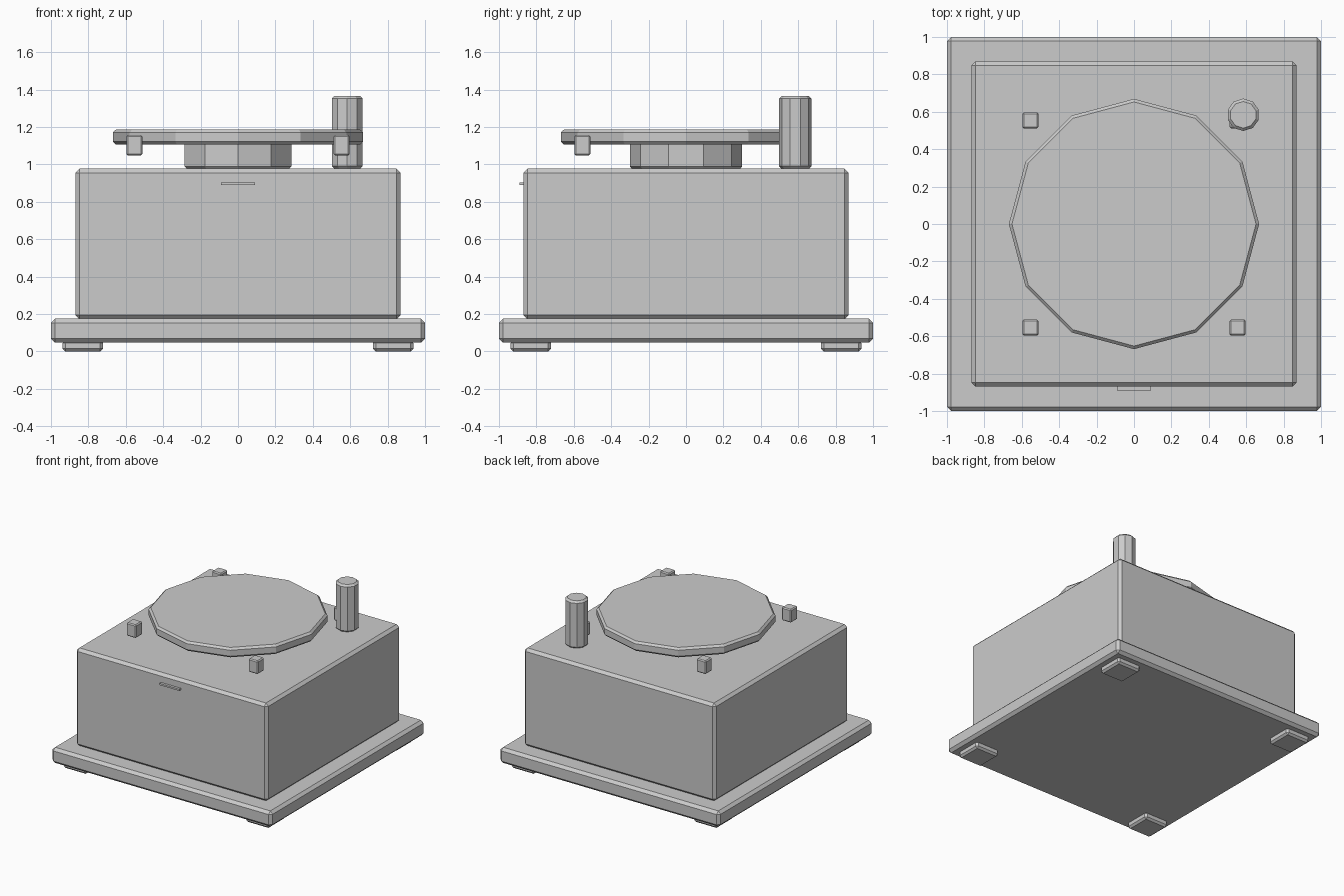
import bpy, bmesh
from math import pi
from mathutils import Matrix

if "Cube" in bpy.data.objects:
    bpy.data.objects.remove(bpy.data.objects["Cube"])


def finish(name, bm, bevel):
    """Bevel every edge with one flat segment and link the part."""
    if bevel:
        bmesh.ops.bevel(bm, geom=bm.edges[:], offset=bevel, segments=1,
                        profile=0.5, affect='EDGES')
    mesh = bpy.data.meshes.new(name)
    bm.to_mesh(mesh)
    bm.free()
    ob = bpy.data.objects.new(name, mesh)
    bpy.context.collection.objects.link(ob)
    return ob


def box(name, x, y, z0, z1, hx, hy, bevel):
    bm = bmesh.new()
    bmesh.ops.create_cube(bm, size=1)
    bmesh.ops.scale(bm, vec=(2 * hx, 2 * hy, z1 - z0), verts=bm.verts)
    bmesh.ops.translate(bm, vec=(x, y, (z0 + z1) / 2), verts=bm.verts)
    return finish(name, bm, bevel)


def prism(name, x, y, z0, z1, radius, sides, bevel):
    """Upright n-sided cylinder with bevelled rims, first corner on +y."""
    bm = bmesh.new()
    bmesh.ops.create_circle(bm, cap_ends=True, segments=sides, radius=radius,
                            matrix=Matrix.Translation((x, y, z0)))
    top = bmesh.ops.extrude_face_region(bm, geom=bm.faces[:])['geom']
    bmesh.ops.translate(bm, vec=(0, 0, z1 - z0),
                        verts=[v for v in top if isinstance(v, bmesh.types.BMVert)])
    bmesh.ops.recalc_face_normals(bm, faces=bm.faces)
    rims = [e for e in bm.edges if abs(e.verts[0].co.z - e.verts[1].co.z) < 1e-5]
    bmesh.ops.bevel(bm, geom=rims, offset=bevel, segments=1, profile=0.5,
                    affect='EDGES')
    return finish(name, bm, 0)


corners = [(sx, sy) for sx in (-1, 1) for sy in (-1, 1)]

# Base plate, body and front slot trim
box("base_plate", 0, 0, 0.047, 0.175, 1.0, 1.0, 0.022)
box("body", 0, 0, 0.173, 0.977, 0.87, 0.87, 0.022)
box("front_trim", 0, -0.878, 0.89, 0.904, 0.09, 0.013, 0)

# Feet and small clips around the platter
for i, (sx, sy) in enumerate(corners):
    box(f"foot_{i + 1}", 0.83 * sx, 0.83 * sy, 0.0, 0.06, 0.108, 0.108, 0.015)
    box(f"clip_{i + 1}", 0.554 * sx, 0.554 * sy, 1.047, 1.156, 0.043, 0.043, 0.008)

# Hub, platter and corner post
prism("hub", 0, 0, 0.975, 1.12, 0.3, 10, 0.013)
prism("platter", 0, 0, 1.105, 1.186, 0.669, 12, 0.016)
prism("corner_post", 0.584, 0.584, 0.975, 1.366, 0.087, 10, 0.015)
